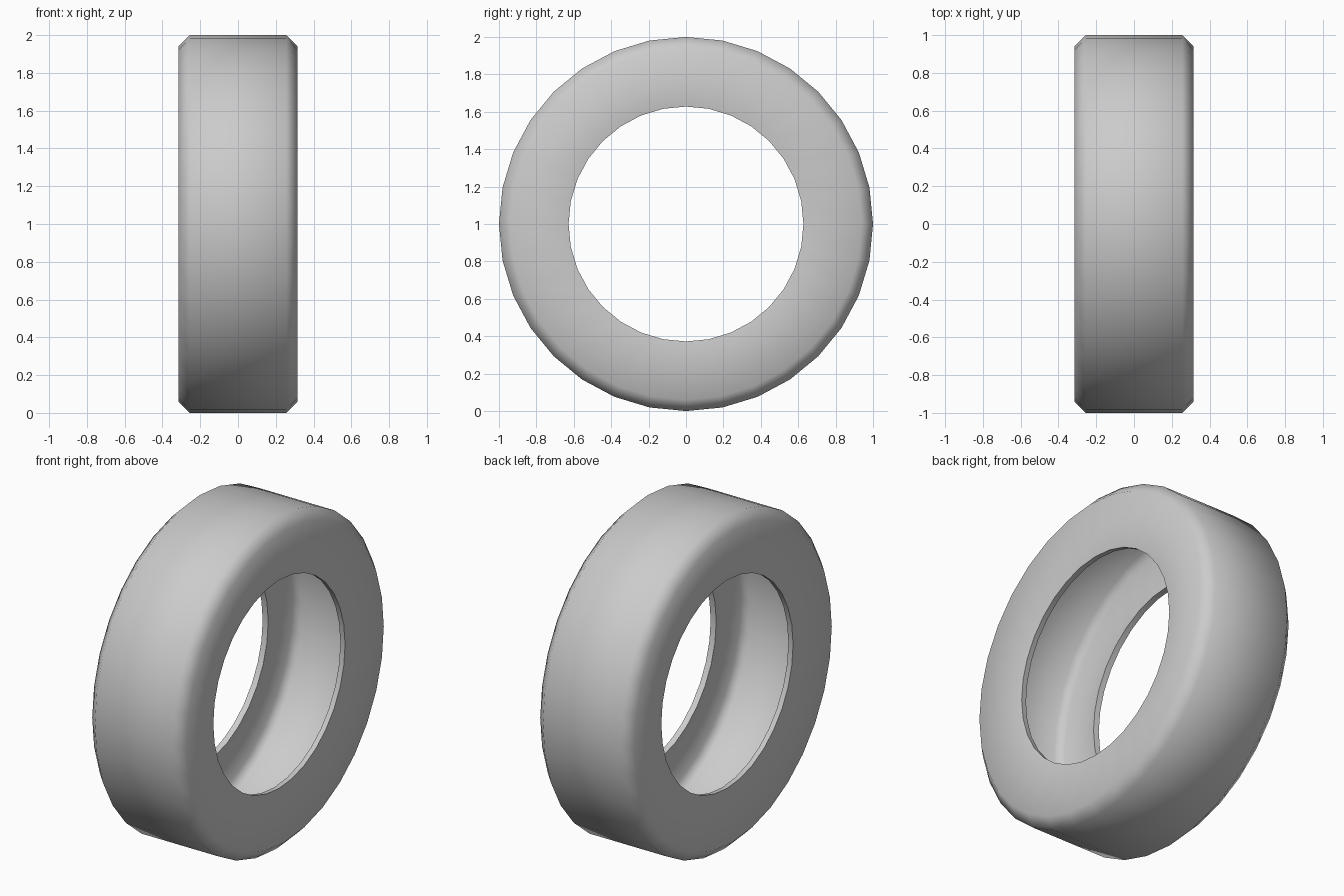
import bpy, bmesh, math

if "Cube" in bpy.data.objects:
    bpy.data.objects.remove(bpy.data.objects["Cube"])

SIDES = 32
# Half cross-section of the hollow tyre: (x, radius)
outer = [(0.275, 0.628), (0.315, 0.94), (0.255, 1.0)]
inner = [(0.24, 0.966), (0.281, 0.925), (0.241, 0.632)]

# Mirror each half across x = 0 to make one closed loop
profile = outer + [(-x, r) for x, r in reversed(outer)]
profile += [(-x, r) for x, r in reversed(inner)] + inner

# Spin the cross-section round the x axis
bm = bmesh.new()
rings = []
for i in range(SIDES):
    a = 2 * math.pi * i / SIDES
    rings.append([bm.verts.new((x, r * math.sin(a), 1 + r * math.cos(a))) for x, r in profile])
n = len(profile)
for i in range(SIDES):
    a, b = rings[i], rings[(i + 1) % SIDES]
    for j in range(n):
        k = (j + 1) % n
        bm.faces.new((a[j], a[k], b[k], b[j]))
bmesh.ops.recalc_face_normals(bm, faces=bm.faces)

mesh = bpy.data.meshes.new("tyre")
bm.to_mesh(mesh)
bm.free()
tyre = bpy.data.objects.new("tyre", mesh)
bpy.context.collection.objects.link(tyre)

# Smooth tread and shoulders, crisp bead edges
bpy.context.view_layer.objects.active = tyre
tyre.select_set(True)
bpy.ops.object.shade_smooth_by_angle(angle=math.radians(65))
